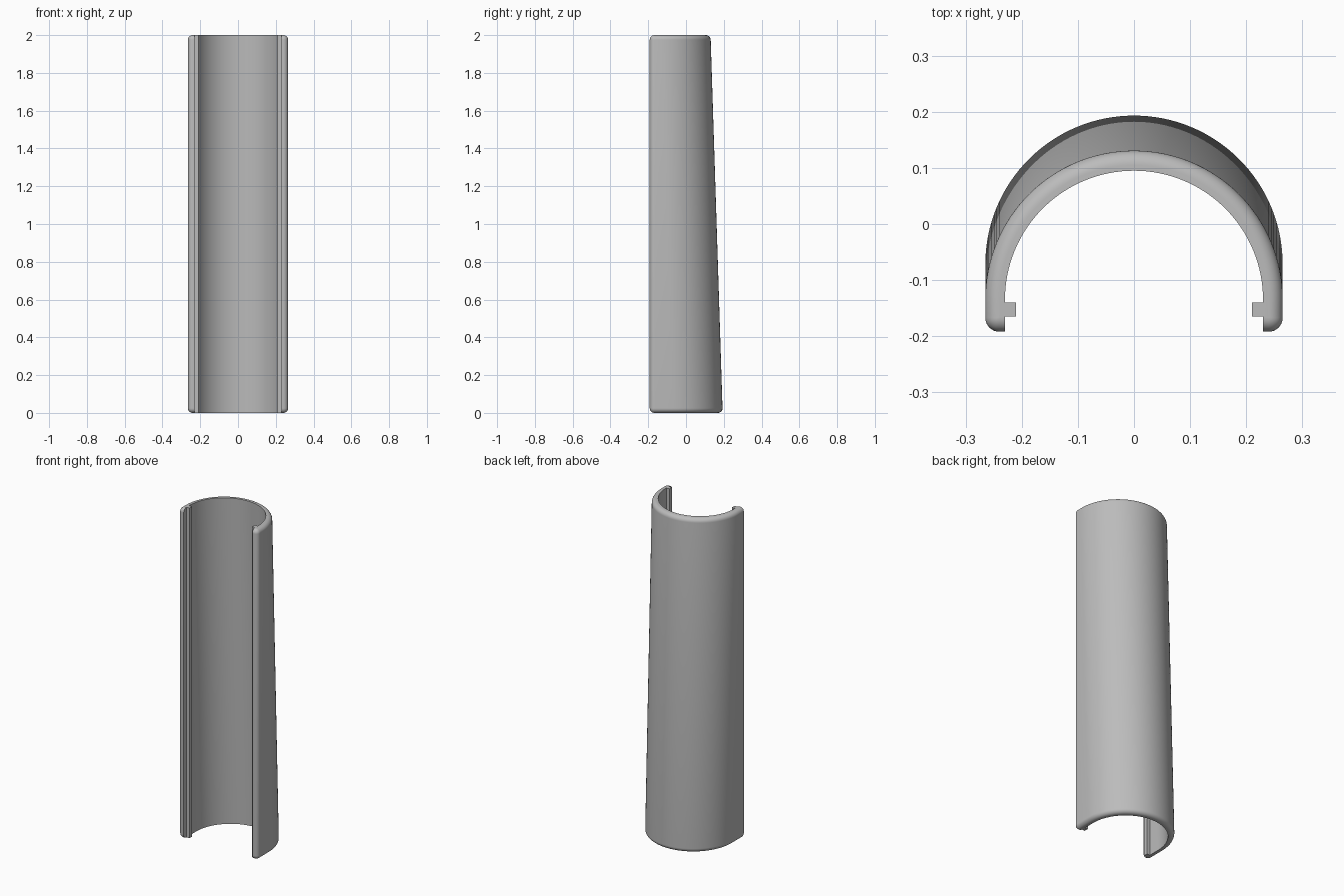
import bpy
import bmesh
from math import sin, cos, pi, radians

if "Cube" in bpy.data.objects:
    bpy.data.objects.remove(bpy.data.objects["Cube"])

HEIGHT = 2.0
OUTER, INNER = 0.265, 0.23      # arch radii
FRONT = -0.192                  # front edge of the legs
FILLET = 0.025                  # rounding of the outer edges
RIB_X, RIB_LOW, RIB_HIGH = 0.21, -0.165, -0.14
ARCH_STEPS, FILLET_STEPS = 64, 8


def arch_centre(z):
    return -0.071 - 0.064 * z / HEIGHT


def arc(cx, cy, r, start, end, steps):
    angles = [start + (end - start) * i / steps for i in range(steps + 1)]
    return [(cx + r * cos(a), cy + r * sin(a)) for a in angles]


def section(z, inset):
    """Closed outline of the shell, its outer side moved inward by inset."""
    cy = arch_centre(z)
    r = max(FILLET - inset, 0.0005)
    cx, cz = OUTER - inset - r, FRONT + inset + r
    right = arc(cx, cz, r, -pi / 2, 0, FILLET_STEPS)
    left = [(-x, y) for x, y in reversed(right)]
    rib = [(INNER, RIB_HIGH), (RIB_X, RIB_HIGH), (RIB_X, RIB_LOW),
           (INNER, RIB_LOW), (INNER, FRONT + inset)]
    outer = right + arc(0, cy, OUTER - inset, 0, pi, ARCH_STEPS) + left
    inner = [(-x, y) for x, y in reversed(rib)]
    inner += arc(0, cy, INNER, pi, 0, ARCH_STEPS) + rib
    return [(x, y, z) for x, y in outer + inner]


# Heights and insets: rounded foot, straight wall, rounded top
rounding = [(FILLET * (1 - sin(a)), FILLET * (1 - cos(a)))
            for a in (pi / 2 * i / FILLET_STEPS for i in range(FILLET_STEPS + 1))]
levels = [(h, d) for h, d in reversed(rounding)]
levels += [(HEIGHT - h, d) for h, d in rounding]

# Sloping half-round shell with a rib inside each leg
bm = bmesh.new()
rings = [[bm.verts.new(p) for p in section(z, d)] for z, d in levels]
for low, high in zip(rings, rings[1:]):
    for i in range(len(low)):
        j = (i + 1) % len(low)
        bm.faces.new((low[i], low[j], high[j], high[i]))
bm.faces.new(list(reversed(rings[0])))
bm.faces.new(rings[-1])
bmesh.ops.recalc_face_normals(bm, faces=bm.faces)
mesh = bpy.data.meshes.new("curved_shell")
bm.to_mesh(mesh)
bm.free()
shell = bpy.data.objects.new("curved_shell", mesh)
bpy.context.collection.objects.link(shell)

# Plain grey material
colour = (0.5, 0.5, 0.5, 1)
grey = bpy.data.materials.new("plain_grey")
grey.use_nodes = True
grey.diffuse_color = colour
grey.node_tree.nodes["Principled BSDF"].inputs["Base Color"].default_value = colour
mesh.materials.append(grey)

bpy.ops.object.select_all(action="DESELECT")
shell.select_set(True)
bpy.context.view_layer.objects.active = shell
bpy.ops.object.shade_smooth_by_angle(angle=radians(30))
